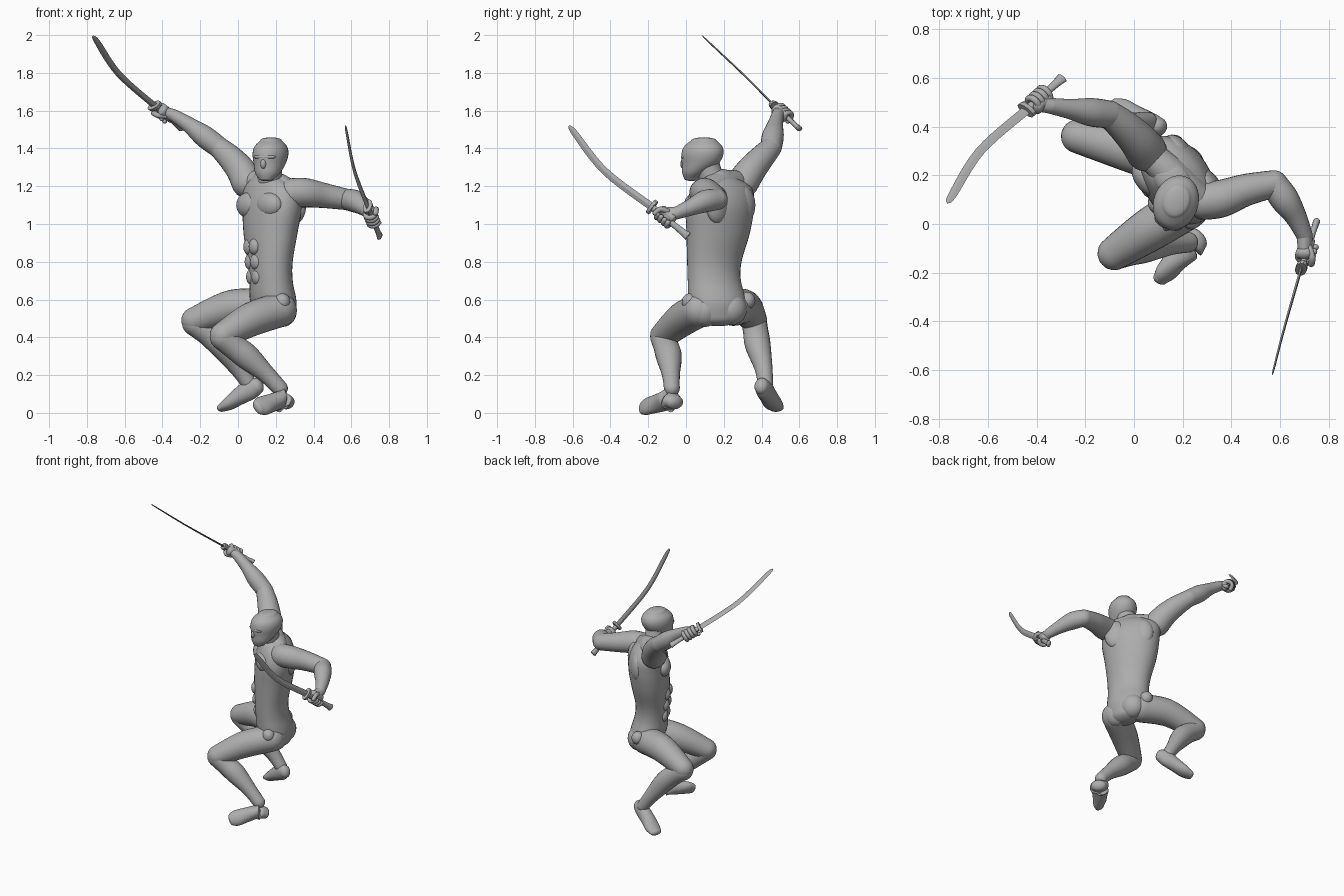
import bpy, bmesh, math
from mathutils import Vector, Matrix

old = bpy.data.objects.get("Cube")
if old:
    bpy.data.objects.remove(old, do_unlink=True)

grey = bpy.data.materials.new("clay_grey")
grey.use_nodes = True
COLOUR = (0.42, 0.42, 0.42, 1)
grey.diffuse_color = COLOUR
grey.node_tree.nodes["Principled BSDF"].inputs["Base Color"].default_value = COLOUR
UP = Vector((0, 0, 1))


def finish(name, bm, smooth=True):
    bmesh.ops.recalc_face_normals(bm, faces=bm.faces)
    me = bpy.data.meshes.new(name)
    bm.to_mesh(me)
    bm.free()
    me.materials.append(grey)
    for p in me.polygons:
        p.use_smooth = smooth
    ob = bpy.data.objects.new(name, me)
    bpy.context.collection.objects.link(ob)
    return ob


def spline(a, b, c, d, t):
    """Catmull-Rom blend of whole sections (position and radii together)."""
    return [0.5 * (2 * q + (r - p) * t + (2 * p - 5 * q + 4 * r - s) * t * t
                   + (3 * q - p - 3 * r + s) * t ** 3) for p, q, r, s in zip(a, b, c, d)]


def loft(name, secs, ref0=UP, ref1=None, n=24, cap=1.0, steps=6, level=False, smooth=True):
    """Elliptical tube through (x, y, z, half width, half depth) with round ends."""
    ref0, ref1 = Vector(ref0), Vector(ref1 or ref0)
    secs = [tuple(s) if len(s) == 5 else (*s, s[3]) for s in secs]
    ext = [secs[0]] + secs + [secs[-1]]
    path = [spline(*ext[i:i + 4], k / steps) for i in range(len(secs) - 1) for k in range(steps)]
    path.append(list(secs[-1]))
    rings = []
    last = len(path) - 1
    for i, s in enumerate(path):
        t = Vector(path[min(i + 1, last)][:3]) - Vector(path[max(i - 1, 0)][:3])
        t = UP.copy() if level else t.normalized()
        ref = ref0.lerp(ref1, i / last)
        u = (ref - t * ref.dot(t)).normalized()
        rings.append((Vector(s[:3]), s[3], s[4], u, t.cross(u), t))

    def dome(ring, sign):
        c, a, b, u, v, t = ring
        out = []
        for k in range(1, 6):
            ang = k / 5.15 * math.pi / 2
            out.append((c + t * sign * cap * min(a, b) * math.sin(ang),
                        a * math.cos(ang), b * math.cos(ang), u, v, t))
        return out
    if cap:
        rings = dome(rings[0], -1)[::-1] + rings + dome(rings[-1], 1)
    bm = bmesh.new()
    loops = []
    for c, a, b, u, v, t in rings:
        angs = [2 * math.pi * j / n for j in range(n)]
        loops.append([bm.verts.new(c + u * a * math.cos(g) + v * b * math.sin(g)) for g in angs])
    for p, q in zip(loops, loops[1:]):
        for j in range(n):
            bm.faces.new((p[j], p[(j + 1) % n], q[(j + 1) % n], q[j]))
    bm.faces.new(loops[0][::-1])
    bm.faces.new(loops[-1])
    return finish(name, bm, smooth)


def blob(name, loc, radii, front=(0, -1, 0)):
    """Ellipsoid with radii given as (sideways, along front, up)."""
    f = Vector(front).normalized()
    w = UP.cross(f).normalized()
    rot = Matrix((w, f, f.cross(w) * -1)).transposed().to_4x4()
    bm = bmesh.new()
    bmesh.ops.create_uvsphere(bm, u_segments=24, v_segments=14, radius=1)
    bm.transform(Matrix.Translation(loc) @ rot @ Matrix.Diagonal((*radii, 1)))
    return finish(name, bm)


# Torso, twisting from pelvis to chest
loft("torso", [(.21, .17, .51, .13, .085), (.188, .167, .59, .155, .118), (.175, .15, .70, .145, .11),
               (.17, .15, .80, .15, .112), (.172, .17, .95, .178, .13), (.18, .18, 1.09, .197, .135),
               (.17, .19, 1.19, .18, .11), (.16, .18, 1.25, .09, .07)],
     (.22, -.97, 0), (.66, -.75, 0), n=36, cap=.6, level=True)
loft("shoulder_yoke", [(.28, .10, 1.18, .055), (.17, .19, 1.215, .07), (.06, .29, 1.22, .06)])

# Chest, stomach and back muscles
chest_front, chest_side = Vector((-.75, -.66, 0)), Vector((.66, -.75, 0))
chest = Vector((.178, .18, 1.1))
belly_front, belly_side = Vector((-.92, -.4, 0)), Vector((.4, -.92, 0))
for side, s in (("left", 1), ("right", -1)):
    blob(side + "_pectoral", chest + chest_front * .085 + chest_side * s * .078,
         (.09, .055, .07), chest_front)
    blob(side + "_shoulder_blade", chest - chest_front * .085 + chest_side * s * .09,
         (.075, .045, .1), chest_front)
    for row in range(3):
        blob(f"{side}_abdominal_{row + 1}",
             Vector((.17, .155, .72 + row * .08)) + belly_front * (.09 + row * .008) + belly_side * s * .036,
             (.04, .028, .043), belly_front)
blob("left_buttock", (.235, .10, .54), (.085, .075, .085), belly_front)
blob("right_buttock", (.215, .24, .55), (.085, .075, .085), belly_front)
blob("left_hip_ball", (.235, .02, .588), (.042, .042, .045))
blob("right_hip_ball", (.165, .325, .595), (.042, .042, .045))

# Head and masked face
face = Vector((-.35, -.937, 0))
face_side = (.937, -.35, 0)
skull = Vector((.172, .087, 0))
loft("neck", [(.165, .18, 1.19, .08), (.168, .135, 1.25, .066), (.17, .11, 1.33, .064)])
loft("head", [(*(skull + face * o + UP * z), w, d) for o, z, w, d in (
    (.062, 1.24, .042, .038), (.042, 1.272, .067, .068), (.012, 1.32, .083, .1),
    (0, 1.37, .092, .114), (-.004, 1.41, .084, .104), (-.008, 1.441, .056, .07))],
    face_side, n=32, cap=.32, level=True)
blob("brow", skull + face * .085 + UP * 1.355, (.062, .03, .016), face)
blob("nose", skull + face * .104 + UP * 1.318, (.016, .02, .027), face)
blob("mask_mouth", skull + face * .082 + UP * 1.278, (.042, .028, .026), face)

# Legs
loft("left_thigh", [(.22, .07, .545, .092), (.07, -.02, .495, .09), (-.08, -.12, .41, .07)])
loft("left_calf", [(-.082, -.122, .40, .067), (-.02, -.105, .35, .067), (.05, -.09, .295, .068),
                   (.15, -.08, .205, .048), (.222, -.075, .13, .042)])
loft("right_thigh", [(.15, .25, .555, .095), (-.03, .31, .56, .092), (-.23, .36, .49, .07)])
loft("right_calf", [(-.23, .362, .475, .067), (-.16, .37, .425, .067), (-.09, .38, .36, .068),
                    (0, .41, .24, .048), (.055, .42, .16, .041)])

# Feet, heel to toe
loft("left_foot", [(.258, -.06, .056, .038, .052), (.225, -.09, .067, .044, .066),
                   (.175, -.145, .052, .049, .05), (.13, -.2, .037, .054, .035),
                   (.108, -.226, .029, .042, .025)], (.75, .66, 0), cap=.8)
loft("right_foot", [(.1, .4, .142, .038, .045), (.065, .415, .125, .044, .055),
                    (0, .44, .083, .049, .045), (-.05, .462, .047, .053, .034),
                    (-.087, .477, .027, .042, .022)], (.36, .93, 0), cap=.9)

# Arms
loft("left_upper_arm", [(.29, .095, 1.165, .078), (.36, .105, 1.165, .077), (.46, .14, 1.15, .066),
                        (.575, .165, 1.13, .056)])
loft("left_forearm", [(.575, .165, 1.13, .056), (.62, .10, 1.12, .059), (.665, .03, 1.09, .045),
                      (.70, -.045, 1.06, .034)])
loft("right_upper_arm", [(.05, .30, 1.22, .085), (.015, .345, 1.285, .078), (-.04, .40, 1.35, .068),
                         (-.10, .45, 1.405, .057)])
loft("right_forearm", [(-.10, .45, 1.405, .057), (-.18, .46, 1.465, .058), (-.26, .472, 1.525, .042),
                       (-.34, .485, 1.575, .033)])


def sword_and_hand(side, pommel, guard, middle, tip, fist, wrist):
    """Curved sword held in a closed fist."""
    pommel, guard, middle, tip, fist, wrist = map(Vector, (pommel, guard, middle, tip, fist, wrist))
    axis = (guard - pommel).normalized()
    chord = (tip - guard).normalized()
    bow = middle - (guard + tip) / 2
    bow = (bow - chord * bow.dot(chord)).normalized()
    end = middle.lerp(tip, .85)
    loft(side + "_sword_blade", [(*guard, .021, .006), (*middle, .02, .005), (*end, .017, .004),
                                 (*tip, .002, .001)], bow, n=4, cap=0, smooth=False)
    loft(side + "_sword_handle", [(*pommel, .024, .015), (*pommel.lerp(guard, .15), .019, .013),
                                  (*pommel.lerp(guard, .5), .016, .013), (*guard, .018, .013)],
         bow, n=10, cap=0)
    loft(side + "_sword_guard", [(*(guard - axis * .009), .043, .024), (*(guard + axis * .009), .043, .024)],
         bow, n=12, cap=0, steps=1, smooth=False)
    # Palm, four fingers wrapped round the handle, and a thumb
    grip = pommel + axis * (fist - pommel).dot(axis)
    back = wrist - grip
    back = (back - axis * back.dot(axis)).normalized()
    across = axis.cross(back)
    palm = grip + back * .022
    loft(side + "_palm", [(*(palm - axis * .035), .032, .024), (*(palm + axis * .038), .034, .026)], across, cap=.7)
    loft(side + "_hand_back", [(*wrist, .033, .033), (*palm, .042, .03)], axis)
    for i in range(4):
        centre = grip + axis * (i - 1.5) * .024
        arc = []
        for k in range(7):
            g = math.radians(-20 + k * 42)
            arc.append((*(centre + (back * math.cos(g) + across * math.sin(g)) * .029), .0135))
        loft(f"{side}_finger_{i + 1}", arc, axis, n=10, steps=3)
    thumb = [(*(grip + axis * a + back * b - across * c), .0145)
             for a, b, c in ((.01, .03, .022), (.042, .008, .036), (.05, -.022, .026))]
    loft(side + "_thumb", thumb, axis.cross(across), n=10)


sword_and_hand("left", (.75, .01, .935), (.688, -.18, 1.09), (.617, -.43, 1.28), (.568, -.62, 1.52),
               (.713, -.11, 1.035), (.70, -.045, 1.06))
sword_and_hand("right", (-.295, .6, 1.505), (-.44, .47, 1.625), (-.632, .30, 1.795), (-.767, .085, 1.997),
               (-.39, .515, 1.585), (-.34, .485, 1.575))
